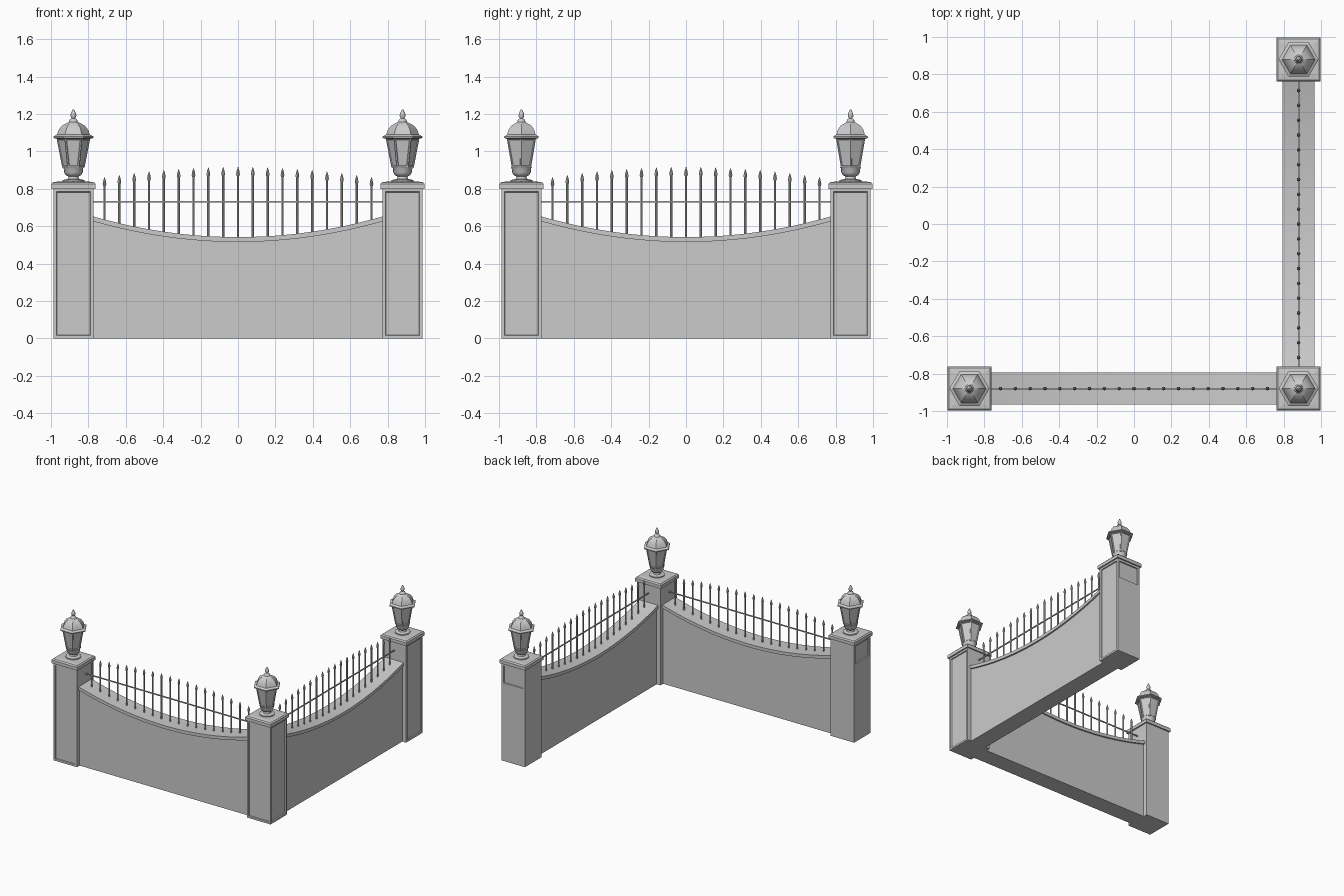
import bpy, bmesh, math
from mathutils import Matrix, Vector

cube = bpy.data.objects.get("Cube")
if cube:
    bpy.data.objects.remove(cube, do_unlink=True)

grey = bpy.data.materials.new("stone_grey")
grey.use_nodes = True
COLOUR = (0.6, 0.6, 0.6, 1)
grey.diffuse_color = COLOUR
grey.node_tree.nodes["Principled BSDF"].inputs["Base Color"].default_value = COLOUR

C = 0.88       # distance of post centres from the middle
SPAN = 0.773   # half length of a wall


def finish(bm, name, matrix=Matrix(), smooth=None):
    bmesh.ops.recalc_face_normals(bm, faces=bm.faces)
    mesh = bpy.data.meshes.new(name)
    bm.to_mesh(mesh)
    bm.free()
    mesh.materials.append(grey)
    ob = bpy.data.objects.new(name, mesh)
    bpy.context.collection.objects.link(ob)
    ob.matrix_world = matrix
    if smooth:
        bpy.ops.object.select_all(action="DESELECT")
        ob.select_set(True)
        bpy.context.view_layer.objects.active = ob
        bpy.ops.object.shade_smooth_by_angle(angle=math.radians(smooth))
    return ob


def add_box(bm, lo, hi):
    lo, hi = Vector(lo), Vector(hi)
    m = Matrix.Translation((lo + hi) / 2) @ Matrix.Diagonal((*(hi - lo), 1))
    return bmesh.ops.create_cube(bm, size=1, matrix=m)["verts"]


def add_lathe(bm, profile, sides, at=(0, 0)):
    rings = []
    for r, z in profile:
        rings.append([bm.verts.new((at[0] + r * math.cos(math.tau * i / sides),
                                    at[1] + r * math.sin(math.tau * i / sides), z))
                      for i in range(sides)])
    faces = [bm.faces.new((a[i], a[(i + 1) % sides], b[(i + 1) % sides], b[i]))
             for a, b in zip(rings, rings[1:]) for i in range(sides)]
    bm.faces.new(rings[0][::-1])
    bm.faces.new(rings[-1])
    return faces


def recess(bm, face, margin, depth):
    bmesh.ops.inset_individual(bm, faces=[face], thickness=margin)
    bmesh.ops.inset_individual(bm, faces=[face], thickness=0.004, depth=-depth)


def post(name, x, y, panels, slots):
    # body with tall sunken panels on the street sides, small ones on the ends
    bm = bmesh.new()
    h = 0.107
    add_box(bm, (-h, -h, 0), (h, h, 0.8))
    bm.normal_update()
    for d in panels + slots:
        face = max(bm.faces, key=lambda f: f.normal.dot(Vector(d)) + f.calc_area())
        if d in slots:
            bmesh.ops.inset_individual(bm, faces=[face], thickness=0.025)
            for v in face.verts:
                v.co.z = max(v.co.z, 0.64)
            bmesh.ops.inset_individual(bm, faces=[face], thickness=0.004, depth=-0.008)
        else:
            recess(bm, face, 0.022, 0.008)
    finish(bm, name + "_post", Matrix.Translation((x, y, 0)))

    # cap slab with chamfered top
    bm = bmesh.new()
    w = 0.118
    add_box(bm, (-w, -w, 0.8), (w, w, 0.826))
    bm.normal_update()
    top = max(bm.faces, key=lambda f: f.normal.z)
    bmesh.ops.inset_individual(bm, faces=[top], thickness=0.012, depth=0.009)
    bmesh.ops.inset_individual(bm, faces=[top], thickness=0.04, depth=0.004)
    finish(bm, name + "_post_cap", Matrix.Translation((x, y, 0)))

    # lantern foot, sunken glass panes, roof and finial
    at = Matrix.Translation((x, y, 0))
    bm = bmesh.new()
    add_lathe(bm, [(0.058, 0.835), (0.058, 0.847), (0.03, 0.853), (0.026, 0.866),
                   (0.04, 0.872), (0.05, 0.888), (0.052, 0.91), (0.058, 0.918)], 16)
    finish(bm, name + "_lantern_foot", at, 35)
    bm = bmesh.new()
    panes = add_lathe(bm, [(0.06, 0.915), (0.09, 1.07)], 6)
    bmesh.ops.recalc_face_normals(bm, faces=bm.faces)
    for f in panes:
        recess(bm, f, 0.009, 0.004)
    finish(bm, name + "_lantern_glass", at)
    bm = bmesh.new()
    add_lathe(bm, [(0.085, 1.066), (0.107, 1.072), (0.107, 1.08), (0.088, 1.09),
                   (0.079, 1.115), (0.062, 1.137), (0.035, 1.152), (0.02, 1.16)], 6)
    finish(bm, name + "_lantern_roof", at, 30)
    bm = bmesh.new()
    add_lathe(bm, [(0.024, 1.155), (0.02, 1.17), (0.009, 1.177), (0.016, 1.19),
                   (0.013, 1.205), (0.003, 1.225)], 10)
    finish(bm, name + "_lantern_finial", at, 50)


def curve(x, middle):
    return middle + 0.11 * (x / SPAN) ** 2


def add_sweep(bm, half, top, bottom, steps=24):
    # strip along x whose upper and lower heights follow functions
    rings = []
    for i in range(steps + 1):
        x = SPAN * (2 * i / steps - 1)
        rings.append([bm.verts.new((x, y, f(x))) for y, f in
                      ((-half, bottom), (half, bottom), (half, top), (-half, top))])
    for a, b in zip(rings, rings[1:]):
        for k in range(4):
            bm.faces.new((a[k], a[(k + 1) % 4], b[(k + 1) % 4], b[k]))
    bm.faces.new(rings[0])
    bm.faces.new(rings[-1])


def wall(name, matrix):
    bm = bmesh.new()
    add_sweep(bm, 0.072, lambda x: curve(x, 0.52), lambda x: 0)
    finish(bm, name + "_wall", matrix, 30)
    bm = bmesh.new()
    add_sweep(bm, 0.085, lambda x: curve(x, 0.542), lambda x: curve(x, 0.516))
    finish(bm, name + "_wall_coping", matrix, 30)

    # spear-topped bars rising to an arch, and one cross rail
    bm = bmesh.new()
    for i in range(-9, 10):
        x = 0.0793 * i
        tip = 0.917 - 0.055 * (i / 9) ** 2
        add_lathe(bm, [(0.006, curve(x, 0.53)), (0.006, tip - 0.05), (0.01, tip - 0.038),
                       (0.007, tip - 0.02), (0.001, tip)], 8, (x, 0))
    finish(bm, name + "_railing_bars", matrix, 40)
    bm = bmesh.new()
    add_box(bm, (-SPAN, -0.004, 0.726), (SPAN, 0.004, 0.734))
    finish(bm, name + "_cross_rail", matrix)


FRONT, BACK, LEFT, RIGHT = (0, -1, 0), (0, 1, 0), (1, 0, 0), (-1, 0, 0)
post("right", -C, -C, [FRONT], [RIGHT])
post("corner", C, -C, [FRONT, LEFT], [])
post("back", C, C, [LEFT], [BACK])
wall("front", Matrix.Translation((0, -C, 0)))
wall("side", Matrix.Translation((C, 0, 0)) @ Matrix.Rotation(math.pi / 2, 4, "Z"))
